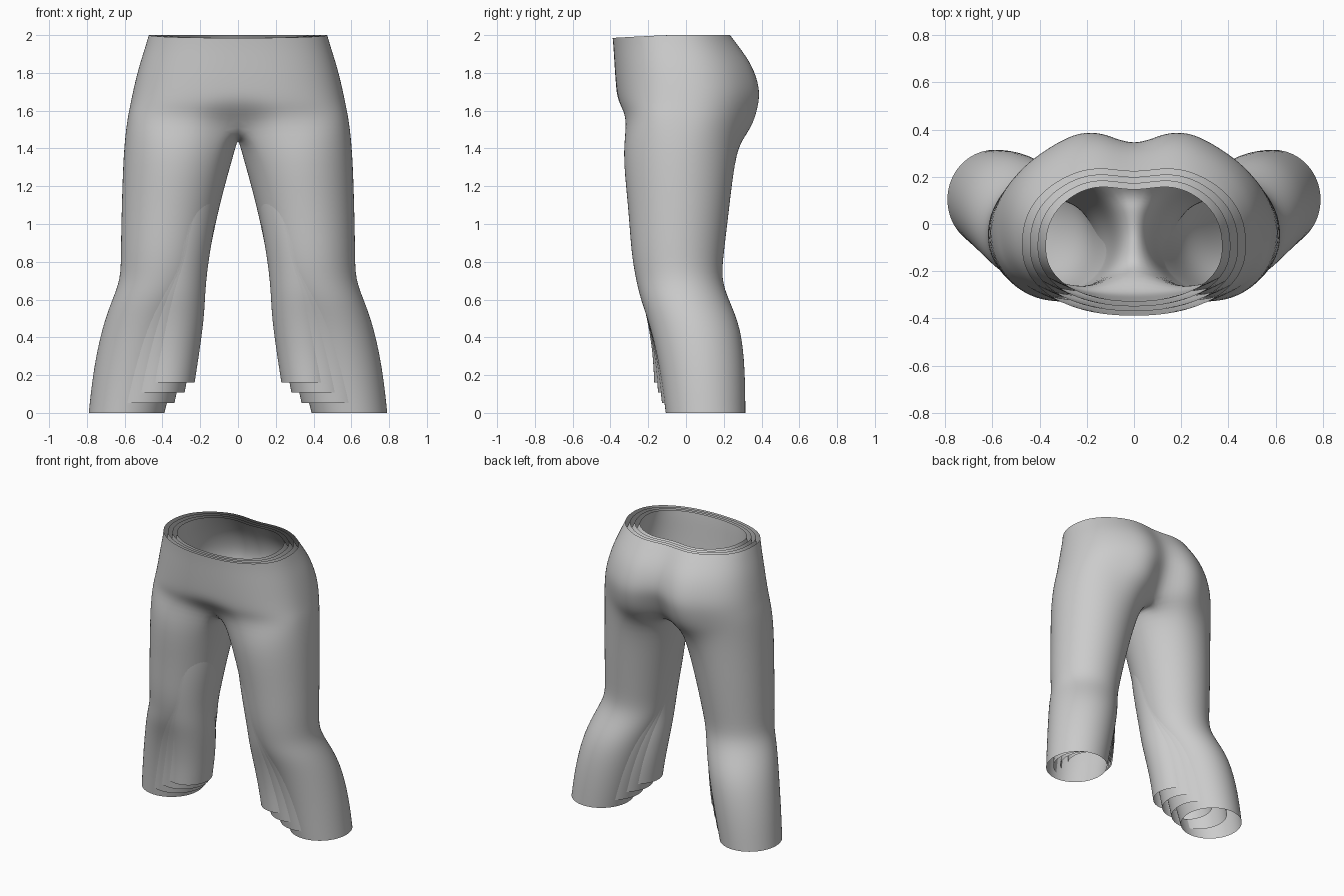
import bpy, bmesh
from math import sin, cos, pi, exp, radians

if "Cube" in bpy.data.objects:
    bpy.data.objects.remove(bpy.data.objects["Cube"])

OUT, INN = 17, 5          # points round the outside / inside of one leg
STEP = 360 / (OUT + INN)
LAYERS = 4

# pelvis rows: z, half width, front y, back y, rear cleft depth, front pinch, squareness front / back
PELVIS = [(2.0, .475, -.39, .245, .03, 0, .9, .85),
          (1.93, .495, -.385, .30, .04, 0, .88, .87),
          (1.84, .525, -.38, .365, .055, 0, .85, .9),
          (1.72, .555, -.372, .405, .07, 0, .82, .92),
          (1.63, .573, -.36, .395, .10, 0, .78, .92),
          (1.56, .588, -.325, .345, .14, .09, .68, .85)]
# leg rows: z, inner x, outer x, front y, back y
LEG_OUTER = [(1.40, .015, .605, -.34, .265), (1.1, .10, .615, -.305, .23),
             (.85, .15, .62, -.29, .20), (.71, .18, .62, -.265, .185),
             (.60, .21, .665, -.24, .225), (.45, .27, .72, -.185, .292),
             (.22, .335, .767, -.135, .313), (0, .39, .79, -.107, .314)]
LEG_INNER = [(1.42, .07, .51, -.285, .17), (1.12, .10, .52, -.29, .14),
             (.88, .145, .52, -.275, .11), (.74, .165, .51, -.255, .10),
             (.62, .175, .50, -.237, .10), (.50, .18, .50, -.205, .12),
             (.32, .205, .51, -.175, .14), (.16, .23, .52, -.168, .14)]


def power(v, e):
    return abs(v) ** e * (1 if v >= 0 else -1)


def pelvis_row(row, s):
    """Half loop from front centre round the side to back centre."""
    z, w, f, b, cleft, pinch, ef, eb = row
    w, f, b = w - .1 * s, f + .06 * s, b - .075 * s
    mid = (f + b) / 2 - .02
    pts = []
    for i in range(OUT):
        a = -pi / 2 + pi * i / (OUT - 1)
        e = ef if a < 0 else eb
        x = 0 if i in (0, OUT - 1) else w * power(cos(a), e)
        reach = mid - f if a < 0 else b - mid
        y = mid + reach * power(sin(a), e)
        dip = exp(-(x / .10) ** 2)
        if a < 0:
            y += pinch * dip
        else:     # rounded cheeks either side of the cleft
            y += cleft * (.25 * exp(-((x - .2) / .12) ** 2) - dip)
        zz = z - (.015 * max(0, -sin(a)) if z > 1.97 else 0)
        if z < 1.6:
            zz += .04 * s - .06 * max(0, sin(a)) - .04 * dip
        pts.append((x, y, zz))
    return pts


def leg_row(outer, inner, t):
    z, x0, x1, y0, y1 = [b + (a - b) * t for a, b in zip(outer, inner)]
    pts = []
    for i in range(OUT + INN):
        a = radians((i - (OUT - 1) / 2) * STEP)
        pts.append(((x0 + x1) / 2 + (x1 - x0) * .507 * cos(a),
                    (y0 + y1) / 2 + (y1 - y0) * .507 * sin(a), z))
    return pts


def trouser_layer(index):
    t = index / (LAYERS - 1)
    s = 1 - t
    bm = bmesh.new()
    # hips
    rows = [[bm.verts.new(p) for p in pelvis_row(r, s)] for r in PELVIS]
    for a, b in zip(rows, rows[1:]):
        for i in range(OUT - 1):
            bm.faces.new((a[i], a[i + 1], b[i + 1], b[i]))
    # crotch strip on the centre line closes the top of the leg
    front, back = rows[-1][0].co, rows[-1][-1].co
    crotch = []
    for k in range(1, INN + 1):
        p = back.lerp(front, k / (INN + 1))
        rise = .012 * abs(k - (INN + 1) / 2)
        crotch.append(bm.verts.new((0, p.y, 1.45 + .04 * s + rise)))
    loops = [rows[-1] + crotch]
    # leg
    for o, n in zip(LEG_OUTER, LEG_INNER):
        loops.append([bm.verts.new(p) for p in leg_row(o, n, t)])
    n = OUT + INN
    for a, b in zip(loops, loops[1:]):
        for i in range(n):
            j = (i + 1) % n
            bm.faces.new((a[i], a[j], b[j], b[i]))
    # make the faces look outwards
    bmesh.ops.recalc_face_normals(bm, faces=bm.faces)
    if sum(f.normal.x * (f.calc_center_median().x - .2) for f in bm.faces) < 0:
        bmesh.ops.reverse_faces(bm, faces=bm.faces)
    name = "trouser_layer_%d" % (index + 1)
    mesh = bpy.data.meshes.new(name)
    bm.to_mesh(mesh)
    bm.free()
    mesh.polygons.foreach_set("use_smooth", [True] * len(mesh.polygons))
    ob = bpy.data.objects.new(name, mesh)
    bpy.context.collection.objects.link(ob)
    mirror = ob.modifiers.new("mirror", 'MIRROR')
    mirror.use_clip = True
    sub = ob.modifiers.new("smooth", 'SUBSURF')
    sub.levels = sub.render_levels = 2


# nested layers from the close inner one to the wide, splayed outer one
for k in range(LAYERS):
    trouser_layer(k)
